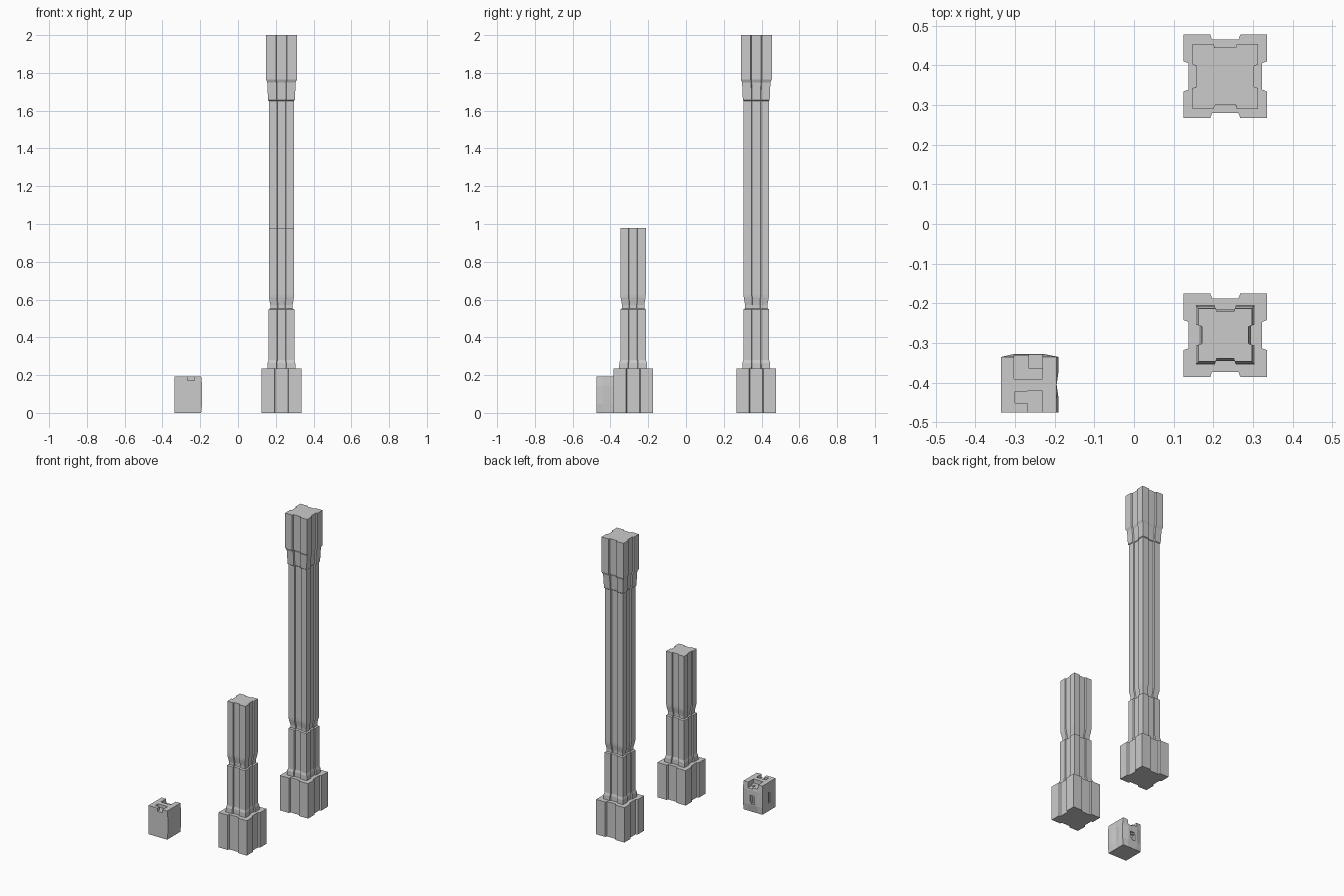
import bpy, bmesh
from mathutils import Vector

cube = bpy.data.objects.get("Cube")
if cube:
    bpy.data.objects.remove(cube, do_unlink=True)

stone = bpy.data.materials.new("grey stone")
stone.use_nodes = True
GREY = (0.6, 0.6, 0.6, 1)
stone.diffuse_color = GREY
stone.node_tree.nodes["Principled BSDF"].inputs["Base Color"].default_value = GREY


def add_object(name, bm, location):
    bmesh.ops.recalc_face_normals(bm, faces=bm.faces)
    mesh = bpy.data.meshes.new(name)
    bm.to_mesh(mesh)
    bm.free()
    mesh.materials.append(stone)
    obj = bpy.data.objects.new(name, mesh)
    obj.location = location
    bpy.context.collection.objects.link(obj)
    return obj


def section(half):
    """Square with a shallow notch in the middle of each side."""
    side = [(-1, -1), (-0.36, -1), (-0.32, -0.88), (0.32, -0.88), (0.36, -1)]
    points = []
    for turn in range(4):
        points += [(x * half, y * half) for x, y in side]
        side = [(-y, x) for x, y in side]
    return points


def pillar(name, profile, location):
    """Loft the notched section through (half width, height) pairs."""
    bm = bmesh.new()
    rings = [[bm.verts.new((x, y, z)) for x, y in section(half)] for half, z in profile]
    for low, high in zip(rings, rings[1:]):
        for i in range(len(low)):
            j = (i + 1) % len(low)
            bm.faces.new((low[i], low[j], high[j], high[i]))
    bm.faces.new(rings[0][::-1])
    bm.faces.new(rings[-1])
    return add_object(name, bm, location)


# Pillars: shared plinth, pedestal and neck, then a broken or a full shaft
foot = [(0.105, 0), (0.105, 0.235), (0.074, 0.235), (0.073, 0.265), (0.068, 0.28),
        (0.068, 0.548), (0.059, 0.553), (0.059, 0.572), (0.066, 0.61), (0.067, 0.625)]
capital = [(0.067, 1.652), (0.071, 1.656), (0.075, 1.75), (0.082, 1.765), (0.082, 2.0)]
pillar("tall_pillar", foot + capital, (0.23, 0.372, 0))
pillar("broken_pillar", foot + [(0.067, 0.98)], (0.23, -0.28, 0))

# Loose block: slightly swollen sides and worn top edges
bm = bmesh.new()
bmesh.ops.create_cube(bm, size=1)
bmesh.ops.subdivide_edges(bm, edges=bm.edges[:], cuts=3, use_grid_fill=True)
for v in bm.verts:
    x, y, z = v.co
    v.co = Vector((x * 0.14, y * 0.14, (z + 0.5) * 0.193))
    if abs(z) < 0.4:
        if x > 0.4 and abs(y) > 0.1:
            v.co.x += 0.005
        if y > 0.4 and abs(x) < 0.3:
            v.co.y += 0.008
block = add_object("loose_block", bm, (-0.265, -0.405, 0))


def cut(name, low, high):
    """Carve a box-shaped recess out of the loose block."""
    low, high = Vector(low), Vector(high)
    bm = bmesh.new()
    bmesh.ops.create_cube(bm, size=1)
    for v in bm.verts:
        v.co = Vector([c * s for c, s in zip(v.co, high - low)])
    cutter = add_object(name, bm, block.location + (low + high) / 2)
    cutter.hide_render = True
    mod = block.modifiers.new(name, 'BOOLEAN')
    mod.operation = 'DIFFERENCE'
    mod.solver = 'EXACT'
    mod.object = cutter
    return cutter


cutters = [
    cut("back_slot", (-0.037, 0.015, 0.165), (0.035, 0.1, 0.25)),
    cut("back_slot_step", (0.001, 0.041, 0.155), (0.0345, 0.1, 0.24)),
    cut("front_slot", (-0.003, -0.1, 0.172), (0.035, -0.016, 0.25)),
    cut("front_slot_corner", (-0.035, -0.046, 0.1725), (0.001, -0.0165, 0.24)),
    cut("back_hole", (-0.013, 0.066, 0.07), (0.018, 0.1, 0.112)),
    cut("right_hole", (-0.018, 0.06, 0.055), (0.008, 0.1, 0.1)),
    cut("left_crack", (-0.1, -0.012, 0.052), (-0.062, 0.006, 0.123)),
]

# Bake the recesses and drop the helpers
bpy.context.view_layer.update()
graph = bpy.context.evaluated_depsgraph_get()
carved = bpy.data.meshes.new_from_object(block.evaluated_get(graph))
block.modifiers.clear()
block.data = carved
for cutter in cutters:
    bpy.data.objects.remove(cutter, do_unlink=True)
